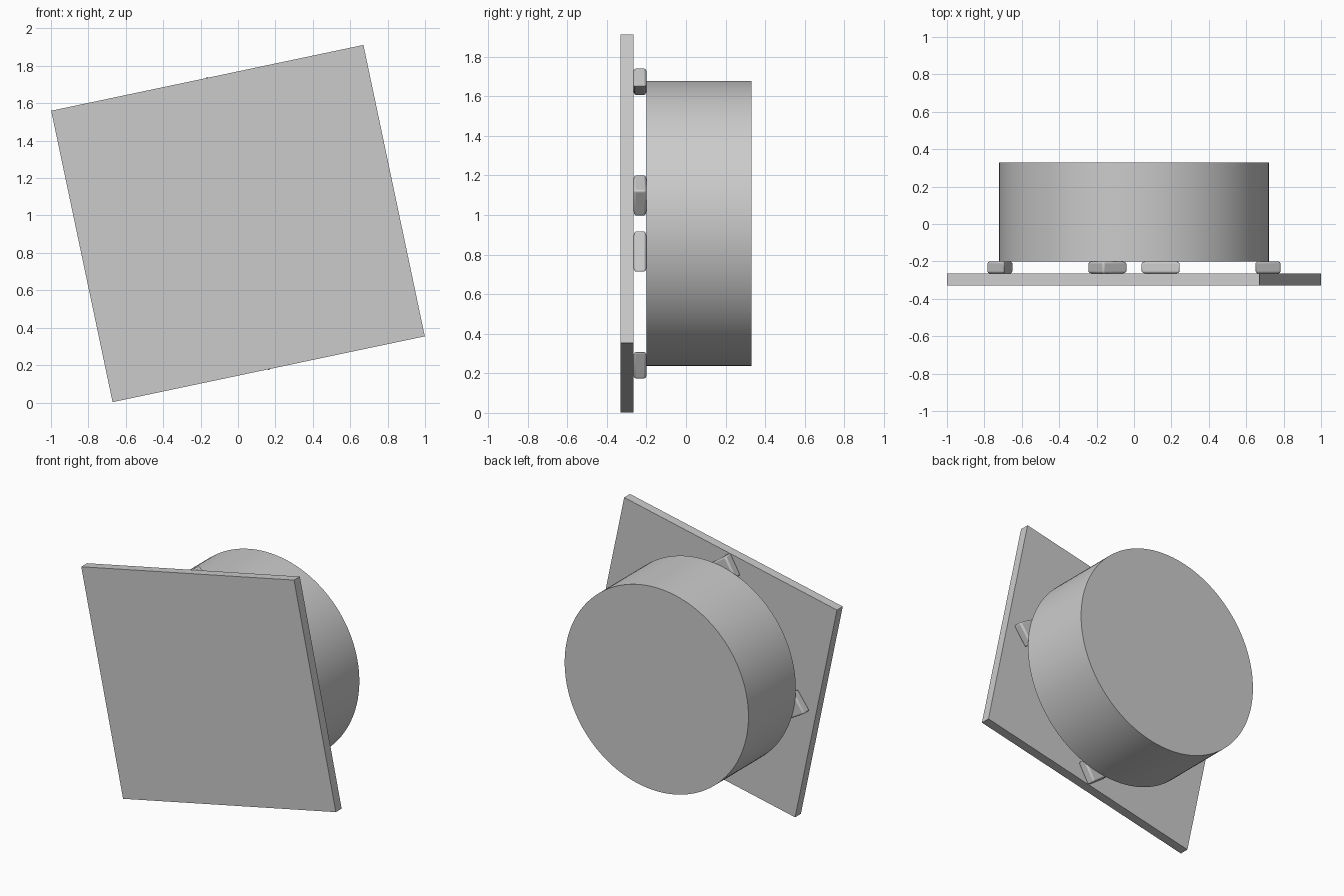
import bpy
import bmesh
import math
from mathutils import Matrix, Vector

old = bpy.data.objects.get("Cube")
if old:
    bpy.data.objects.remove(old, do_unlink=True)

GREY = (0.6, 0.6, 0.6, 1.0)
mat = bpy.data.materials.new("plain grey")
mat.use_nodes = True
mat.diffuse_color = GREY
mat.node_tree.nodes["Principled BSDF"].inputs["Base Color"].default_value = GREY

CENTRE = Vector((0, 0, 0.957))
TILT = math.radians(-11.9)        # whole assembly is rolled about y
PLATE_FRONT, PLATE_BACK = -0.33, -0.265
DRUM_FRONT, DRUM_BACK = -0.2, 0.33


def prism(name, outline, y0, y1, roll):
    """Extrude an (x, z) outline from y0 to y1, rolled about the centre axis."""
    bm = bmesh.new()
    face = bm.faces.new([bm.verts.new((x, y0, z)) for x, z in outline])
    out = bmesh.ops.extrude_face_region(bm, geom=[face])
    verts = [v for v in out["geom"] if isinstance(v, bmesh.types.BMVert)]
    bmesh.ops.translate(bm, verts=verts, vec=(0, y1 - y0, 0))
    bmesh.ops.recalc_face_normals(bm, faces=bm.faces)
    bm.transform(Matrix.Translation(CENTRE) @ Matrix.Rotation(roll, 4, "Y"))
    mesh = bpy.data.meshes.new(name)
    bm.to_mesh(mesh)
    bm.free()
    mesh.materials.append(mat)
    obj = bpy.data.objects.new(name, mesh)
    bpy.context.collection.objects.link(obj)
    return obj


def smooth(obj, degrees):
    bpy.ops.object.select_all(action="DESELECT")
    obj.select_set(True)
    bpy.context.view_layer.objects.active = obj
    bpy.ops.object.shade_smooth_by_angle(angle=math.radians(degrees))


# Flat front plate
w, h = 1.706 / 2, 1.592 / 2
prism("front_plate", [(-w, -h), (w, -h), (w, h), (-w, h)],
      PLATE_FRONT, PLATE_BACK, TILT)

# Round drum behind the plate
SIDES, RADIUS = 128, 0.721
circle = [(RADIUS * math.cos(2 * math.pi * i / SIDES),
           RADIUS * math.sin(2 * math.pi * i / SIDES)) for i in range(SIDES)]
smooth(prism("drum", circle, DRUM_FRONT, DRUM_BACK, TILT), 30)

# Four rounded triangular spacers, pointing outwards
for i, side in enumerate(("top", "left", "bottom", "right")):
    spacer = prism(side + "_spacer", [(-0.108, 0.685), (0.108, 0.685), (0, 0.805)],
                   PLATE_BACK, DRUM_FRONT, TILT + i * math.pi / 2)
    bevel = spacer.modifiers.new("rounding", "BEVEL")
    bevel.width = 0.012
    bevel.segments = 3
    smooth(spacer, 40)
